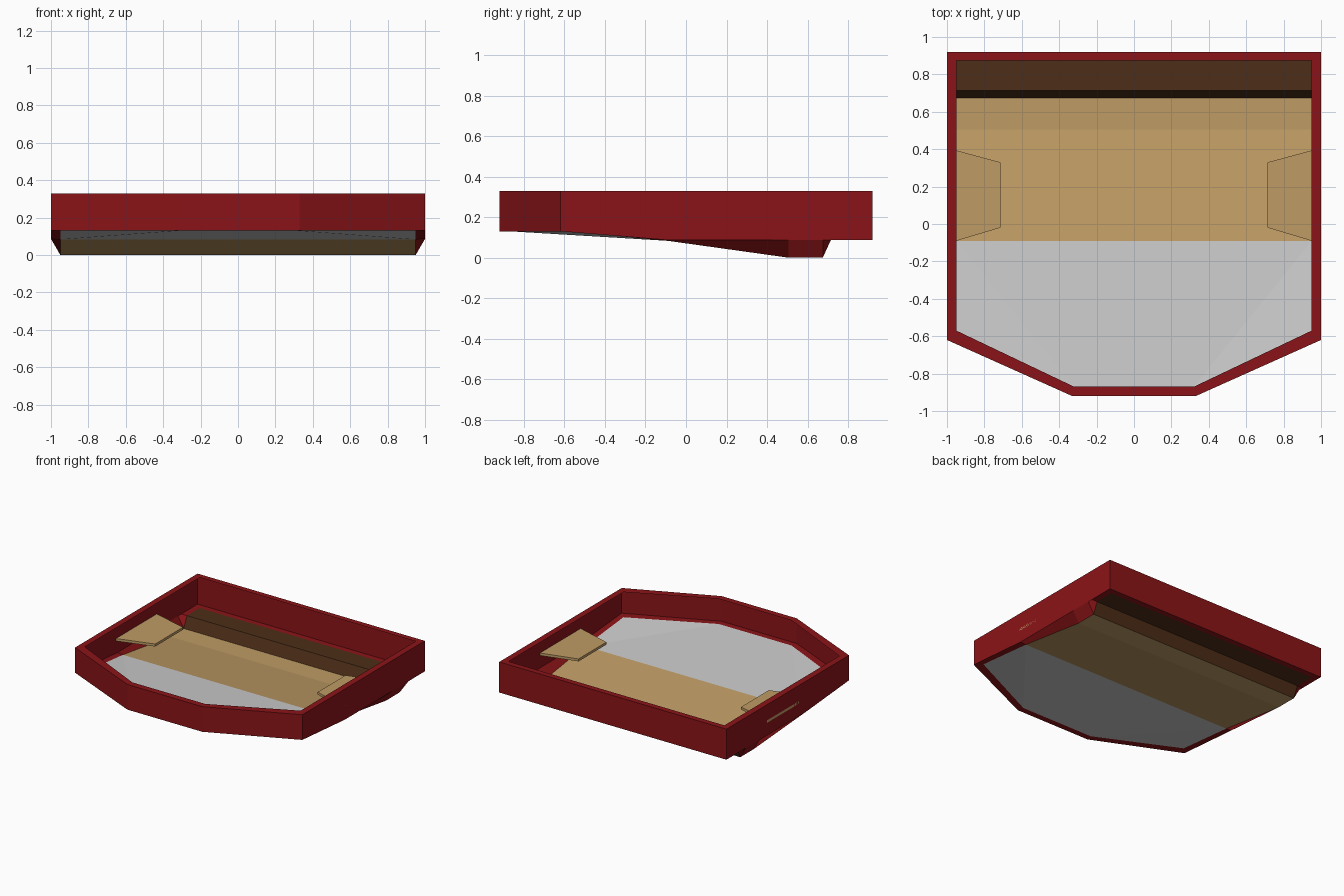
import bpy, bmesh

if "Cube" in bpy.data.objects:
    bpy.data.objects.remove(bpy.data.objects["Cube"])


def material(name, rgb):
    m = bpy.data.materials.new(name)
    m.diffuse_color = (*rgb, 1)
    m.use_nodes = True
    m.node_tree.nodes["Principled BSDF"].inputs["Base Color"].default_value = m.diffuse_color
    return m


RED = material("red_paint", (0.26, 0.007, 0.009))
TAN = material("tan_wood", (0.52, 0.33, 0.13))
BROWN = material("dark_brown", (0.075, 0.027, 0.009))


def mesh_object(name, verts, faces, mat=None):
    me = bpy.data.meshes.new(name)
    me.from_pydata(verts, [], faces)
    bm = bmesh.new()
    bm.from_mesh(me)
    bmesh.ops.remove_doubles(bm, verts=bm.verts, dist=1e-5)
    bmesh.ops.recalc_face_normals(bm, faces=bm.faces)
    bm.to_mesh(me)
    bm.free()
    ob = bpy.data.objects.new(name, me)
    bpy.context.collection.objects.link(ob)
    if mat:
        me.materials.append(mat)
    return ob


def mirrored_ring(half):
    """Close a right-hand half outline with its left-hand mirror."""
    return half + [(-x, y, z) for x, y, z in reversed(half)]


def strip(name, profile, mat):
    """Sheet spanning the tray width along a (y, z) profile."""
    verts = [(s * W, y, z) for y, z in profile for s in (-1, 1)]
    faces = [(2 * i, 2 * i + 1, 2 * i + 3, 2 * i + 2) for i in range(len(profile) - 1)]
    return mesh_object(name, verts, faces, mat)


W = 0.95          # half width of the floor
TOP, LOW, FRONT = 0.33, 0.087, 0.13

# Floor profile from the back wall to the front
floor = [(0.875, LOW), (0.715, LOW), (0.675, 0), (0.505, 0), (-0.09, 0.083), (-0.57, FRONT)]

# Body shell: folded-in rim, thin wall, and chamfer down to the floor edge
outer = [(1, 0.92, LOW), (1, 0.715, LOW), (1, 0.675, LOW), (1, 0.505, LOW),
         (1, -0.09, LOW), (1, -0.62, FRONT), (0.33, -0.92, FRONT)]
inner = [(W, y, z) for y, z in floor] + [(0.32, -0.87, FRONT)]
rings = [mirrored_ring(r) for r in (
    [(x, y, TOP) for x, y, z in inner],
    [(x, y, TOP) for x, y, z in outer],
    outer,
    inner)]
n = len(rings[0])
shell_faces = [(k * n + i, k * n + (i + 1) % n, (k + 1) * n + (i + 1) % n, (k + 1) * n + i)
               for k in range(3) for i in range(n)]
mesh_object("body_shell", sum(rings, []), shell_faces, RED)

# Floor sections
strip("rear_floor", floor[:3], BROWN)
strip("main_floor", floor[2:5], TAN)
front = mirrored_ring([(W, *floor[4]), (W, *floor[5]), (0.32, -0.87, FRONT)])
mesh_object("front_floor", front, [(0, 2, 3, 5), (0, 1, 2), (3, 4, 5)])

# Side flaps standing out from the walls
outline = [(1, 0.407), (0.715, 0.33), (0.715, -0.02), (1, -0.105)]
for side, s in (("right", 1), ("left", -1)):
    verts = [(s * x, y, z) for z in (0.185, 0.205) for x, y in outline]
    faces = [(0, 1, 2, 3), (4, 5, 6, 7)] + [(i, (i + 1) % 4, (i + 1) % 4 + 4, i + 4) for i in range(4)]
    mesh_object(side + "_side_flap", verts, faces, TAN)
